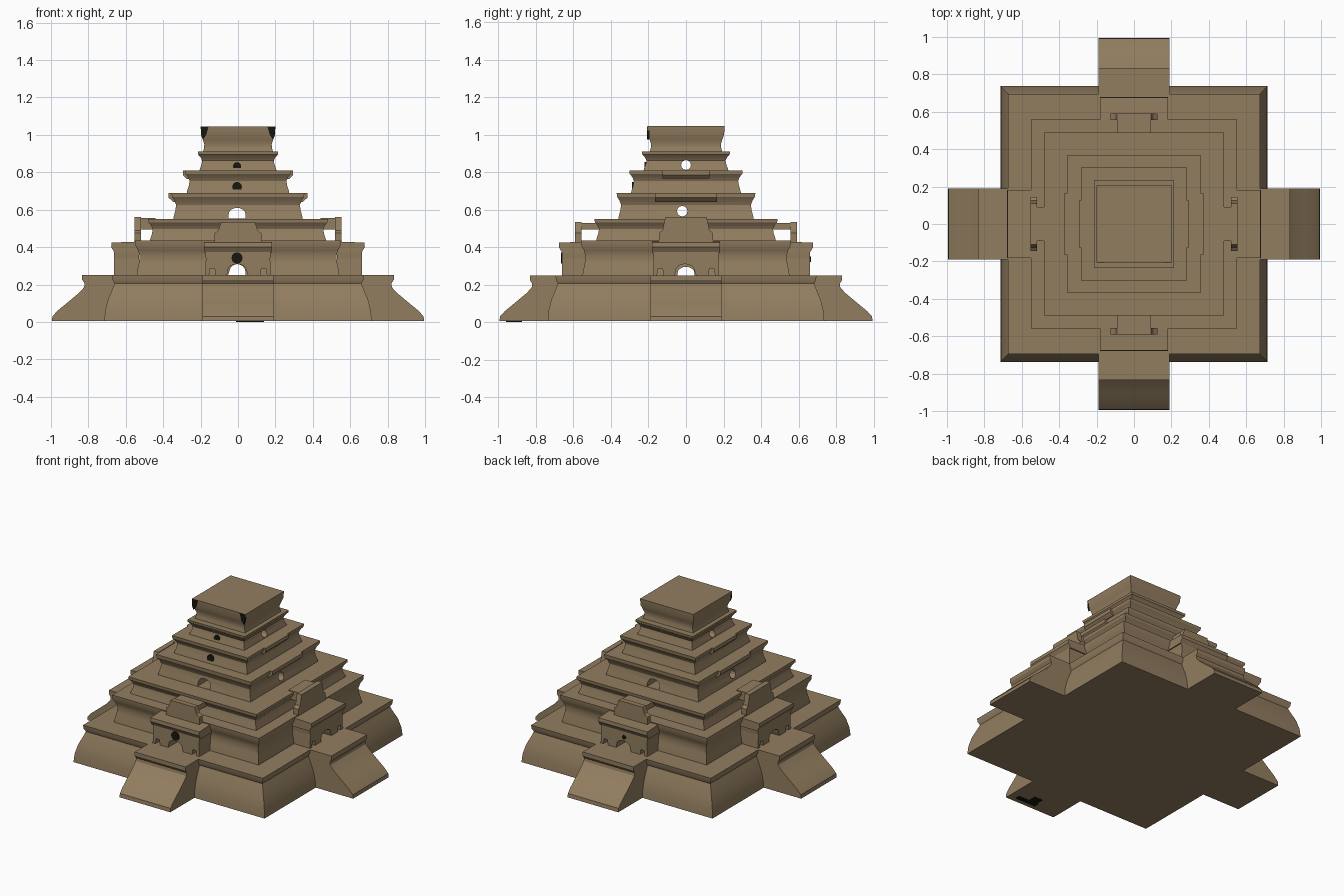
import bpy, bmesh, math
from mathutils import Matrix

if "Cube" in bpy.data.objects:
    bpy.data.objects.remove(bpy.data.objects["Cube"])


def material(name, rgb):
    m = bpy.data.materials.new(name)
    m.diffuse_color = (*rgb, 1)
    m.use_nodes = True
    m.node_tree.nodes["Principled BSDF"].inputs["Base Color"].default_value = m.diffuse_color
    return m


STONE = material("tan_stone", (0.29, 0.208, 0.117))
DARK = material("dark_hollow", (0.008, 0.009, 0.004))


def finish(name, bm, mat):
    bmesh.ops.recalc_face_normals(bm, faces=bm.faces)
    me = bpy.data.meshes.new(name)
    bm.to_mesh(me)
    bm.free()
    me.materials.append(mat)
    ob = bpy.data.objects.new(name, me)
    bpy.context.collection.objects.link(ob)
    return ob


def smooth(ob):
    bpy.ops.object.select_all(action='DESELECT')
    ob.select_set(True)
    bpy.context.view_layer.objects.active = ob
    bpy.ops.object.shade_smooth_by_angle(angle=math.radians(25))


def tier(name, wx, wy, rings):
    """Rectangular step; rings are (inset, z) from bottom to top."""
    bm = bmesh.new()
    loops = [[bm.verts.new((sx * (wx - i), sy * (wy - i), z))
              for sx, sy in ((-1, -1), (1, -1), (1, 1), (-1, 1))] for i, z in rings]
    for a, b in zip(loops, loops[1:]):
        for k in range(4):
            bm.faces.new((a[k], a[(k + 1) % 4], b[(k + 1) % 4], b[k]))
    bm.faces.new(loops[0])
    bm.faces.new(loops[-1])
    return finish(name, bm, STONE)


def prism(name, outline, a, b, angle=0, mat=STONE, across=False):
    """Outline (u, z) pushed outwards from depth a to b on one side,
    or, with across=True, outline (depth, z) pushed sideways from u=a to u=b."""
    bm = bmesh.new()
    ends = []
    for t in (a, b):
        ends.append([bm.verts.new((t, -p, z) if across else (p, -t, z)) for p, z in outline])
    n = len(outline)
    for k in range(n):
        bm.faces.new((ends[0][k], ends[0][(k + 1) % n], ends[1][(k + 1) % n], ends[1][k]))
    for e in ends:
        bm.faces.new(e)
    bmesh.ops.rotate(bm, verts=bm.verts, matrix=Matrix.Rotation(math.radians(angle), 3, 'Z'))
    return finish(name, bm, mat)


def rect(u0, u1, z0, z1):
    return [(u0, z0), (u1, z0), (u1, z1), (u0, z1)]


def disc(u, z, r, n=12):
    return [(u + r * math.cos(k * math.tau / n), z + r * math.sin(k * math.tau / n)) for k in range(n)]


def arch(u, z0, r, h):
    return [(u - r, z0)] + [(u - r * math.cos(k * math.pi / 8), z0 + h * (0.4 + 0.6 * math.sin(k * math.pi / 8)))
                            for k in range(9)] + [(u + r, z0)]


def cut(ob, outline, angle):
    """Tunnel straight through a step."""
    cutter = prism("tunnel_cutter", outline, -0.9, 0.9, angle)
    cutter.hide_render = True
    mod = ob.modifiers.new("tunnel", 'BOOLEAN')
    mod.operation, mod.solver, mod.object = 'DIFFERENCE', 'EXACT', cutter
    bpy.context.view_layer.objects.active = ob
    bpy.ops.object.modifier_apply(modifier=mod.name)
    bpy.data.objects.remove(cutter)


# Base with hollowed sides and a flared lip
smooth(tier("base", 0.715, 0.738, [(0, 0.005), (0.005, 0.06), (0.02, 0.12), (0.045, 0.18),
                                   (0.055, 0.205), (0.045, 0.225), (0.042, 0.25)]))

# Upper steps: half sizes, bottom and top heights
STEPS = [("second_step", 0.55, 0.56, 0.25, 0.435), ("third_step", 0.48, 0.488, 0.43, 0.55),
         ("fourth_step", 0.355, 0.37, 0.545, 0.69), ("fifth_step", 0.283, 0.302, 0.685, 0.81),
         ("sixth_step", 0.215, 0.235, 0.805, 0.91)]
CURVE = [(0.008, 0), (0.012, 0.15), (0.02, 0.35), (0.024, 0.55), (0.015, 0.72), (0.002, 0.85), (0, 1)]
steps = {}
for name, wx, wy, z0, z1 in STEPS:
    steps[name] = tier(name, wx, wy, [(i, z0 + f * (z1 - z0)) for i, f in CURVE])

# Arched tunnels seen from the front and the right
cut(steps["second_step"], arch(-0.01, 0.24, 0.05, 0.07), 0)
cut(steps["second_step"], arch(0.0, 0.24, 0.045, 0.055), 90)
cut(steps["fourth_step"], arch(-0.005, 0.552, 0.045, 0.058), 0)
cut(steps["fourth_step"], disc(-0.02, 0.592, 0.028), 90)
cut(steps["sixth_step"], disc(0.0, 0.838, 0.026), 90)
for ob in steps.values():
    smooth(ob)

# Crowning block with a narrow waist
smooth(tier("crown_block", 0.2, 0.206, [(0.012, 0.905), (0.018, 0.93), (0.02, 0.95), (0.012, 0.975),
                                        (0.003, 1.0), (0, 1.045)]))

# One stair ramp, porch and gable on each of the four sides
RAMP = [(0.6, 0.005), (0.995, 0.005), (0.992, 0.03), (0.965, 0.06), (0.91, 0.105), (0.85, 0.155),
        (0.823, 0.185), (0.82, 0.205), (0.833, 0.225), (0.833, 0.25), (0.6, 0.25)]
PORCH = ([(-0.175, 0.245), (-0.155, 0.245), (-0.15, 0.285), (-0.125, 0.285), (-0.12, 0.245), (-0.06, 0.245)]
         + arch(-0.005, 0.25, 0.05, 0.06)[1:-1]
         + [(0.055, 0.245), (0.12, 0.245), (0.125, 0.285), (0.15, 0.285), (0.155, 0.245), (0.175, 0.245),
            (0.172, 0.34), (0.178, 0.41), (-0.178, 0.41), (-0.172, 0.34)])
CORNICE = [(0.52, 0.37), (0.66, 0.37), (0.678, 0.40), (0.676, 0.424), (0.52, 0.43)]
for side, angle in (("front", 0), ("right", 90), ("back", 180), ("left", 270)):
    on_x = angle % 180 == 90
    smooth(prism(side + "_ramp", RAMP, -0.19, 0.19, angle, across=True))
    prism(side + "_porch", PORCH, 0.53, 0.662, angle)
    prism(side + "_cornice", CORNICE, -0.182, 0.182, angle, across=True)
    # Gable plate stands clear of the third step, joined by a bridge
    d, h, w = (0.553, 0.56, 0.145) if on_x else (0.592, 0.535, 0.125)
    gable = [(-w, 0.42), (w, 0.42), (w, 0.475), (w - 0.02, 0.49), (w - 0.035, h),
             (0.035 - w, h), (0.02 - w, 0.49), (-w, 0.475)]
    prism(side + "_gable", gable, d - 0.035, d, angle)
    prism(side + "_bridge", rect(-0.09, 0.09, 0.495, h - 0.005), 0.44, d - 0.01, angle)
    if on_x:
        # Shallow ledges on the fourth and fifth steps
        prism(side + "_lower_ledge", [(0.3, 0.64), (0.345, 0.64), (0.372, 0.665), (0.372, 0.69), (0.3, 0.69)],
              -0.165, 0.165, angle, across=True)
        prism(side + "_upper_ledge", [(0.24, 0.765), (0.275, 0.765), (0.295, 0.785), (0.295, 0.81), (0.24, 0.81)],
              -0.125, 0.125, angle, across=True)

# Dark hollows
prism("front_porch_hollow", disc(-0.005, 0.342, 0.03), 0.64, 0.666, 0, DARK)
prism("back_porch_hollow", disc(0, 0.335, 0.014), 0.64, 0.666, 180, DARK)
prism("fifth_step_hollow", disc(-0.005, 0.722, 0.026), 0.26, 0.289, 0, DARK)
prism("sixth_step_hollow", disc(-0.005, 0.832, 0.022), 0.2, 0.222, 0, DARK)
for s, name in ((-1, "left"), (1, "right")):
    prism(name + "_crown_chip", [(s * 0.199, 1.043), (s * 0.158, 1.043), (s * 0.17, 1.0), (s * 0.188, 0.975),
                                 (s * 0.198, 1.0)], 0.195, 0.209, 0, DARK)
prism("underside_hollow", [(0.93, 0), (0.96, 0), (0.96, 0.006), (0.93, 0.006)], -0.01, 0.14, 0, DARK, across=True)
prism("underside_hollow_end", rect(0.875, 0.93, 0, 0.006), 0.0, 0.06, 0, DARK, across=True)
